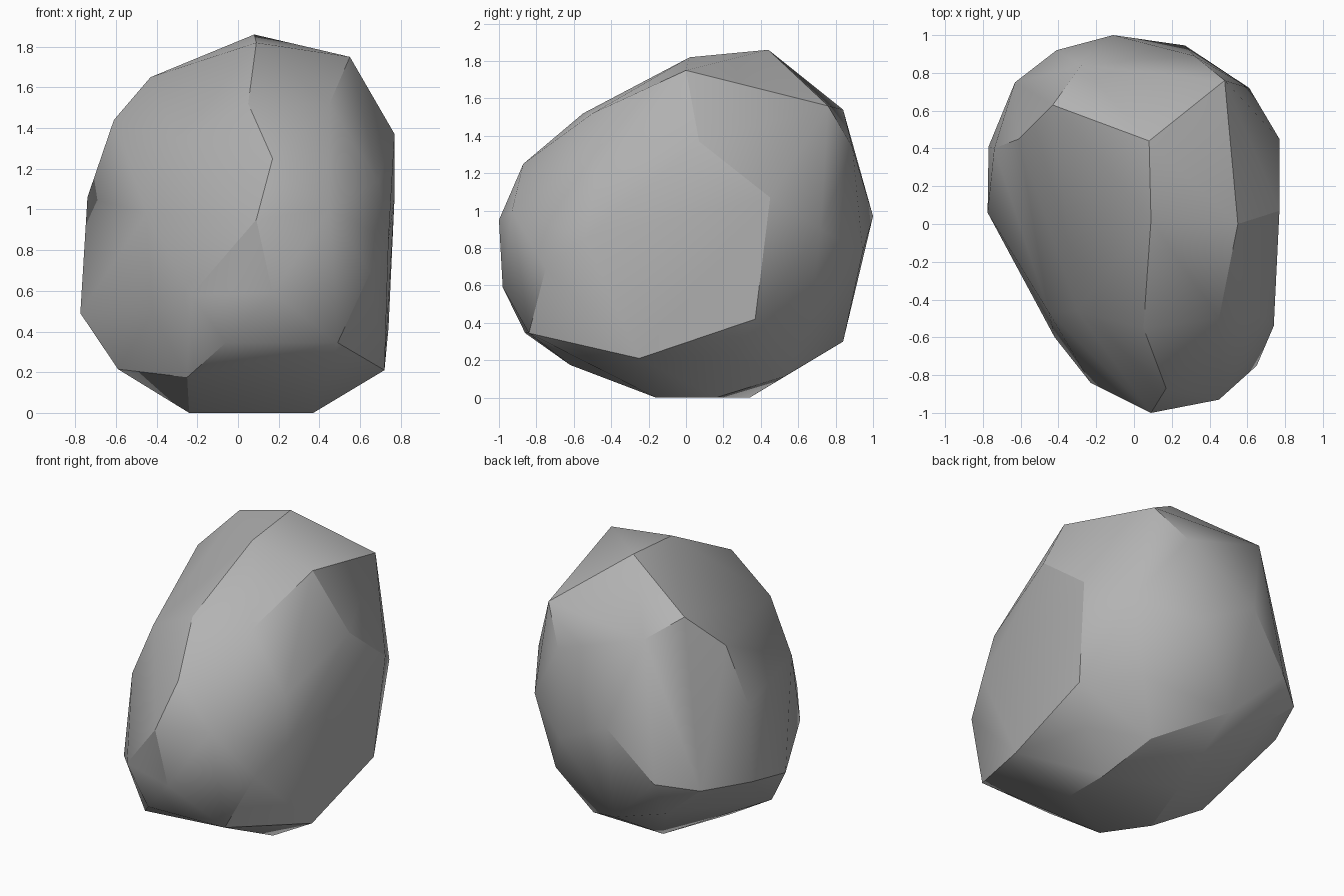
import bpy, bmesh, math

# Corner points of the boulder, grouped from the ground up
underside = [(-.24, -.12, 0), (.37, -.16, 0), (.37, .16, 0), (-.07, .34, 0), (.31, .53, .115)]
lower_rim = [(-.25, -.62, .175), (-.06, -.86, .345), (.49, -.84, .345), (.72, -.25, .21),
             (.74, .37, .42), (.58, .24, .22), (.49, .67, .42), (-.06, .84, .30),
             (-.40, .78, .39), (-.59, -.06, .215)]
belly = [(-.42, -.60, .49), (-.23, -.84, .58), (.17, -.98, .59), (.65, -.75, .69),
         (.74, -.54, .85), (.61, .72, .90), (.27, .945, .78), (-.41, .92, .64),
         (-.63, .75, .59), (-.77, .41, .56), (-.775, .06, .49)]
shoulder = [(.09, -1.0, .95), (.45, -.93, 1.0), (-.45, -.47, .98), (-.74, .40, 1.06),
            (-.11, 1.0, .97), (.77, .45, 1.07), (.77, .07, 1.37), (.17, -.87, 1.25),
            (.32, .89, 1.34), (.69, -.49, 1.14)]
crown = [(-.30, -.46, 1.34), (.05, -.55, 1.52), (.45, -.50, 1.52), (-.61, .45, 1.44),
         (-.43, .63, 1.65), (-.28, .84, 1.54), (.48, .76, 1.56), (.55, 0, 1.75),
         (.09, .02, 1.82), (.08, .44, 1.86)]

# Chiselled boulder: faceted shell wrapped around the corners
bm = bmesh.new()
for p in underside + lower_rim + belly + shoulder + crown:
    bm.verts.new(p)
bmesh.ops.convex_hull(bm, input=bm.verts[:])
bmesh.ops.delete(bm, geom=[v for v in bm.verts if not v.link_faces], context='VERTS')
bmesh.ops.recalc_face_normals(bm, faces=bm.faces[:])
mesh = bpy.data.meshes.new("boulder")
bm.to_mesh(mesh)
bm.free()

boulder = bpy.data.objects.new("boulder", mesh)
bpy.context.collection.objects.link(boulder)

# Plain grey stone
stone = bpy.data.materials.new("grey stone")
stone.diffuse_color = (.45, .45, .45, 1)
mesh.materials.append(stone)

# Soft shading with the strongest ridges kept sharp
bpy.context.view_layer.objects.active = boulder
boulder.select_set(True)
bpy.ops.object.shade_smooth_by_angle(angle=math.radians(28))
